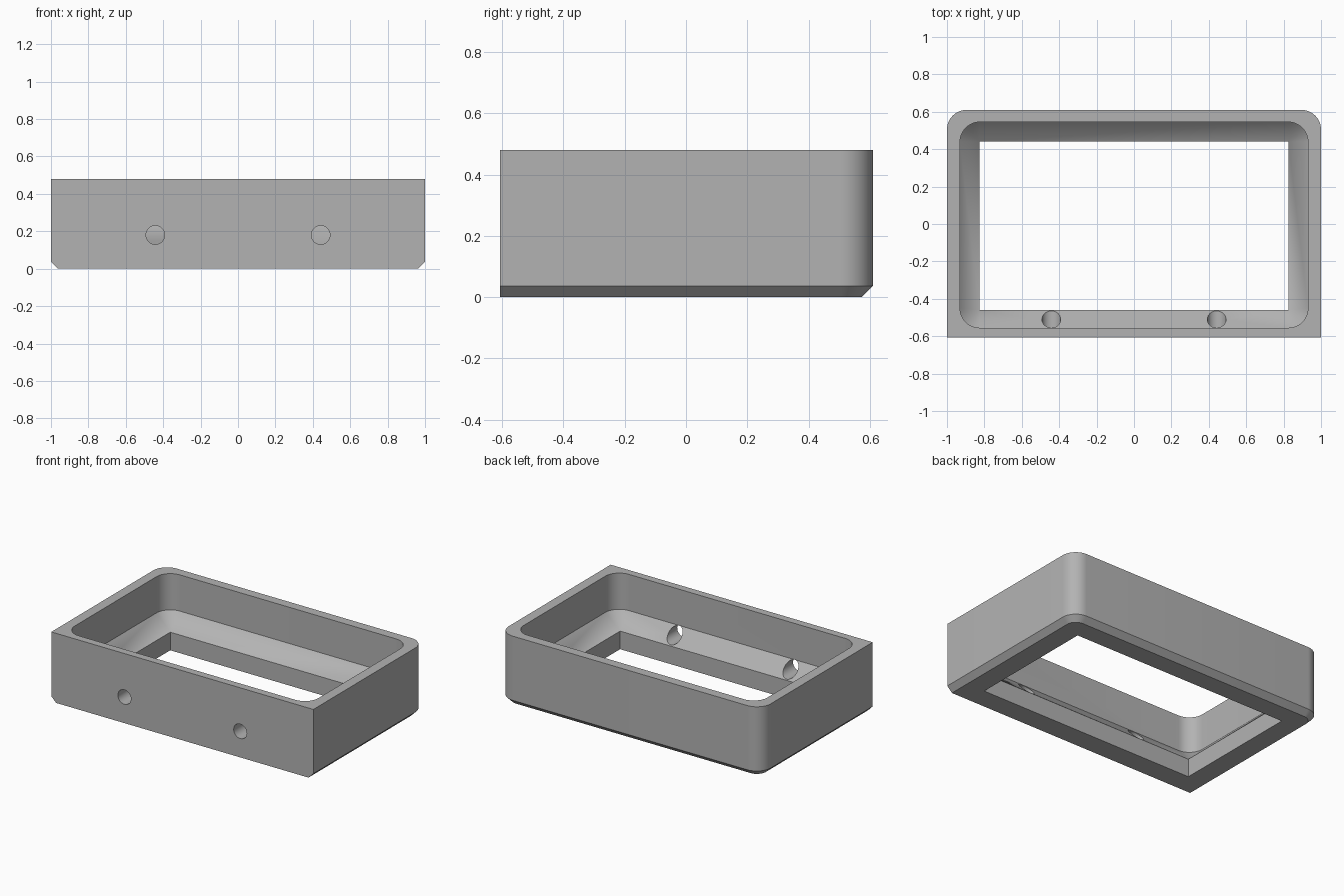
import bpy
import bmesh
from math import radians, cos, sin, pi

cube = bpy.data.objects.get("Cube")
if cube:
    bpy.data.objects.remove(cube, do_unlink=True)

SEGMENTS = 12
FRONT, BACK, HEIGHT = -0.607, 0.61, 0.48
OPEN_X, OPEN_FRONT, OPEN_BACK = 0.825, -0.46, 0.44
SLOPE = 0.105      # 45 degree ledge, equal to the cavity corner radius
CHAMFER = 0.037
ROUND = 0.105
LEDGE = 0.125

grey = bpy.data.materials.new("plain grey")
grey.use_nodes = True
color = (0.45, 0.45, 0.45, 1)
grey.diffuse_color = color
grey.node_tree.nodes["Principled BSDF"].inputs["Base Color"].default_value = color


def ring(bm, half_x, front, back, front_r, back_r, z):
    """Rectangle with separately rounded front and back corners."""
    corners = [(1, 1, back_r), (-1, 1, back_r), (-1, -1, front_r), (1, -1, front_r)]
    verts = []
    for k, (sx, sy, r) in enumerate(corners):
        cx = sx * (half_x - r)
        cy = back - r if sy > 0 else front + r
        for i in range(SEGMENTS + 1):
            a = (k + i / SEGMENTS) * pi / 2
            verts.append(bm.verts.new((cx + r * cos(a), cy + r * sin(a), z)))
    return verts


# Frame: one closed loop of rings, outside up and inside down
bm = bmesh.new()
cavity = (OPEN_X + SLOPE, OPEN_FRONT - SLOPE + 0.01, OPEN_BACK + SLOPE, SLOPE, SLOPE)
opening = (OPEN_X, OPEN_FRONT, OPEN_BACK, 0, 0)
rings = [
    ring(bm, 1 - CHAMFER, FRONT, BACK - CHAMFER, 0, ROUND - CHAMFER, 0),
    ring(bm, 1, FRONT, BACK, 0, ROUND, CHAMFER),
    ring(bm, 1, FRONT, BACK, 0, ROUND, HEIGHT),
    ring(bm, *cavity, HEIGHT),
    ring(bm, *cavity, LEDGE + SLOPE),
    ring(bm, *opening, LEDGE),
    ring(bm, *opening, 0),
]
count = len(rings[0])
for a, b in zip(rings, rings[1:] + rings[:1]):
    for i in range(count):
        j = (i + 1) % count
        bm.faces.new((a[i], a[j], b[j], b[i]))
bmesh.ops.remove_doubles(bm, verts=bm.verts, dist=0.0001)
bmesh.ops.recalc_face_normals(bm, faces=bm.faces)
mesh = bpy.data.meshes.new("frame")
bm.to_mesh(mesh)
bm.free()
mesh.materials.append(grey)
frame = bpy.data.objects.new("frame", mesh)
bpy.context.collection.objects.link(frame)

# Two round holes through the front wall
bpy.context.view_layer.objects.active = frame
for side in (-1, 1):
    bpy.ops.mesh.primitive_cylinder_add(
        vertices=32, radius=0.05, depth=0.4,
        location=(side * 0.442, -0.55, 0.18), rotation=(pi / 2, 0, 0))
    cutter = bpy.context.object
    cutter.name = "hole_cutter"
    cutter.hide_render = True
    cutter.data.materials.append(grey)
    cut = frame.modifiers.new("hole", "BOOLEAN")
    cut.operation = "DIFFERENCE"
    cut.solver = "EXACT"
    cut.object = cutter
    bpy.context.view_layer.objects.active = frame
    bpy.ops.object.modifier_apply(modifier=cut.name)
    bpy.data.objects.remove(cutter, do_unlink=True)

# Smooth the rounded corners, keep creases sharp
bpy.ops.object.select_all(action="DESELECT")
frame.select_set(True)
bpy.ops.object.shade_smooth_by_angle(angle=radians(30))
